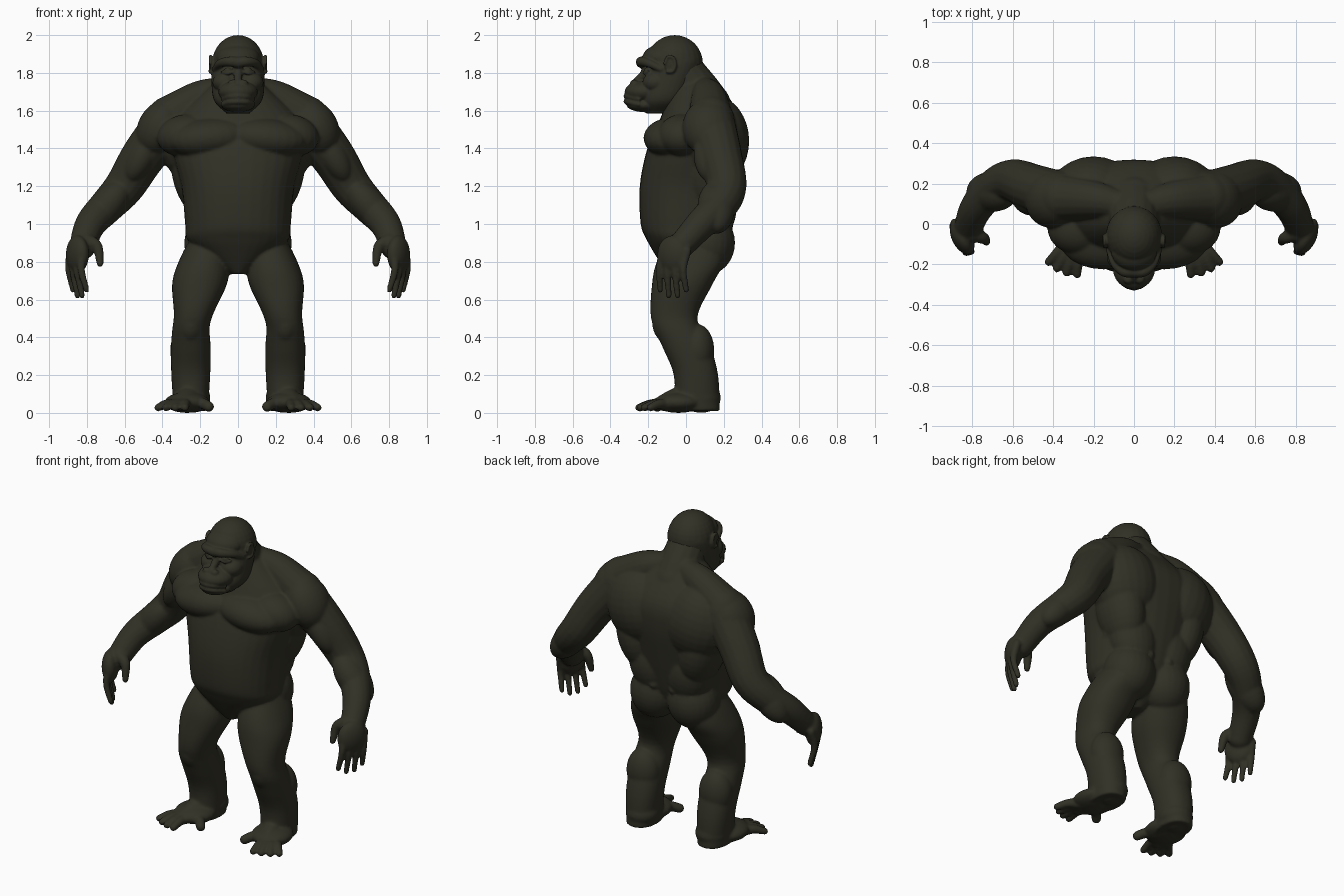
import bpy
import bmesh
from math import sin, cos, pi, copysign
from mathutils import Vector, Matrix

cube = bpy.data.objects.get("Cube")
if cube:
    bpy.data.objects.remove(cube, do_unlink=True)

fur = bpy.data.materials.new("dark olive fur")
fur.use_nodes = True
fur.diffuse_color = (.031, .03, .019, 1)
shader = next(node for node in fur.node_tree.nodes if node.type == 'BSDF_PRINCIPLED')
shader.inputs["Base Color"].default_value = fur.diffuse_color
shader.inputs["Roughness"].default_value = .8


def spline(rows, steps=5):
    """Smooth curve through rows of numbers."""
    points = [Vector(row) for row in rows]
    before = points[0] * 2 - points[1]
    after = points[-1] * 2 - points[-2]
    points = [before, *points, after]
    curve = []
    for a, b, c, d in zip(points, points[1:], points[2:], points[3:]):
        leave, arrive = (c - a) / 2, (d - b) / 2
        for step in range(steps):
            t = step / steps
            ease = t * t * (3 - 2 * t)
            curve.append(b.lerp(c, ease) + leave * t * (1 - t) ** 2 - arrive * t * t * (1 - t))
    return curve + [points[-2]]


def bridge(target, rings):
    """Skin a row of rings and close both ends."""
    loops = [[target.verts.new(point) for point in ring] for ring in rings]
    for low, high in zip(loops, loops[1:]):
        for i in range(len(low)):
            target.faces.new((low[i - 1], low[i], high[i], high[i - 1]))
    target.faces.new(reversed(loops[0]))
    target.faces.new(loops[-1])


def circle(sides):
    return [(cos(2 * pi * i / sides), sin(2 * pi * i / sides)) for i in range(sides)]


def loft(target, rows, centre=lambda height: 0):
    """Stack of rounded sections: height, half width, front, back."""
    def square_off(value):
        return copysign(abs(value) ** .9, value)
    rings = []
    for height, half_width, front, back in spline(rows):
        middle, half_depth = (front + back) / 2, (back - front) / 2
        rings.append([(centre(height) + half_width * square_off(across),
                       middle + half_depth * square_off(along), height)
                      for across, along in circle(32)])
    bridge(target, rings)


def blob(target, at, size, turn=0, axis='Y'):
    """Ellipsoid muscle mass."""
    place = Matrix.Translation(at) @ Matrix.Rotation(turn, 4, axis) @ Matrix.Diagonal((*size, 1))
    bmesh.ops.create_uvsphere(target, u_segments=24, v_segments=16, radius=1, matrix=place)


def limb(target, path, start, end):
    """Tapering tube along a path, with rounded ends."""
    curve = spline(path)
    last = len(curve) - 1
    span = curve[last] - curve[0]
    reference = Vector((0, 0, 0))
    reference[min(range(3), key=lambda axis: abs(span[axis]))] = 1
    rings = []
    for i, point in enumerate(curve):
        tangent = (curve[min(i + 1, last)] - curve[max(i - 1, 0)]).normalized()
        side = reference.cross(tangent).normalized()
        other = tangent.cross(side)
        radius = start + (end - start) * i / last
        rings.append([point + radius * (side * u + other * v) for u, v in circle(16)])
    bridge(target, rings)
    blob(target, at=curve[0], size=[start] * 3)
    blob(target, at=curve[last], size=[end] * 3)


def mirror(target):
    """Copy everything built so far to the right side."""
    source = target.verts[:] + target.edges[:] + target.faces[:]
    copied = bmesh.ops.duplicate(target, geom=source)["geom"]
    for item in copied:
        if isinstance(item, bmesh.types.BMVert):
            item.co.x *= -1
    faces = [item for item in copied if isinstance(item, bmesh.types.BMFace)]
    bmesh.ops.reverse_faces(target, faces=faces)


def finish(target, name, voxel):
    """Fuse the overlapping masses into one smooth skin."""
    mesh = bpy.data.meshes.new(name)
    target.to_mesh(mesh)
    target.free()
    mesh.materials.append(fur)
    part = bpy.data.objects.new(name, mesh)
    bpy.context.collection.objects.link(part)
    fuse = part.modifiers.new("fuse", 'REMESH')
    fuse.mode = 'VOXEL'
    fuse.voxel_size = voxel
    fuse.use_smooth_shade = True
    soften = part.modifiers.new("soften", 'SMOOTH')
    soften.factor = .5
    soften.iterations = 8


# Body: paired parts are built on the left, then mirrored
body = bmesh.new()

# Arm, deltoid, forearm and trapezius
limb(body, path=[(.36, .13, 1.54), (.5, .18, 1.36), (.6, .215, 1.2), (.69, .18, 1.1),
                 (.78, .08, 1), (.825, -.03, .88)], start=.13, end=.07)
blob(body, at=(.41, .12, 1.51), size=(.12, .14, .16), turn=-.5)
blob(body, at=(.5, .14, 1.37), size=(.08, .1, .17), turn=-.5)
blob(body, at=(.7, .16, 1.09), size=(.09, .1, .17), turn=-.7)
limb(body, path=[(.08, .1, 1.71), (.2, .12, 1.665), (.36, .13, 1.56)], start=.07, end=.12)

# Palm, fingers and thumb
blob(body, at=(.85, -.07, .84), size=(.05, .09, .1), turn=-.5, axis='Z')
first_knuckle, last_knuckle = Vector((.83, -.14, .76)), Vector((.895, -.015, .76))
spread = (last_knuckle - first_knuckle) / 3
for finger in range(4):
    knuckle = first_knuckle + spread * finger
    length = .14 if finger in (1, 2) else .11
    tip = knuckle + spread * (finger - 1.5) * .1 + Vector((-.025, .01, -length))
    wrist = knuckle + Vector((-.01, .02, .1))
    limb(body, path=[wrist, knuckle, tip], start=.024, end=.016)
limb(body, path=[(.8, -.05, .91), (.745, -.07, .88), (.73, -.09, .79)], start=.04, end=.019)

# Leg, leaning inward above the knee
loft(body, rows=[(.95, .09, -.08, .2), (.8, .135, -.155, .2), (.68, .145, -.18, .14),
                 (.5, .1, -.185, .06), (.35, .105, -.125, .13), (.2, .103, -.065, .17),
                 (.01, .09, -.06, .18)],
     centre=lambda height: .25 - .2 * max(0, height - .45))
blob(body, at=(.25, -.08, .48), size=(.08, .1, .12))
blob(body, at=(.255, .06, .33), size=(.105, .09, .14))
blob(body, at=(.245, .08, .08), size=(.1, .105, .08))

# Foot with fanned toes, big toe set inward
ankle = Vector((.27, -.03, .05))
blob(body, at=(.27, -.04, .055), size=(.12, .13, .055))
limb(body, path=[(.25, 0, .09), (.28, -.08, .07), (.3, -.15, .045)], start=.065, end=.035)
toes = [(.05 + .24 * toe, .22, .021) for toe in range(4)] + [(-.75, .17, .028)]
for angle, length, radius in toes:
    reach = Vector((sin(angle), -cos(angle), -.1)) * length
    arch = ankle + reach * .7 + Vector((0, 0, .012))
    limb(body, path=[ankle + reach * .4, arch, ankle + reach], start=.032, end=radius)

# Chest, shoulder blades, flanks, lower back and buttocks
blob(body, at=(.15, -.08, 1.455), size=(.22, .145, .105), turn=.1)
blob(body, at=(.28, -.02, 1.47), size=(.15, .13, .11), turn=.2)
blob(body, at=(.2, .15, 1.44), size=(.22, .185, .24), turn=.2)
blob(body, at=(.22, .14, 1.27), size=(.13, .16, .24), turn=.2)
blob(body, at=(.13, .14, 1.1), size=(.15, .13, .2), turn=.2)
limb(body, path=[(.25, .08, 1.12), (.2, .19, 1.07), (.07, .22, .99)], start=.04, end=.03)
blob(body, at=(.13, .11, .9), size=(.155, .15, .17), turn=-.1)
mirror(body)

# Torso and neck
loft(body, rows=[(.735, .04, -.1, .06), (.84, .19, -.165, .18), (.92, .27, -.21, .21),
                 (1, .28, -.24, .235), (1.2, .3, -.245, .28), (1.4, .35, -.205, .315),
                 (1.55, .33, -.14, .305), (1.7, .18, -.08, .2), (1.78, .08, -.04, .12)])
limb(body, path=[(0, .1, 1.62), (0, .06, 1.69), (0, -.02, 1.8)], start=.14, end=.12)
finish(body, "body", voxel=.008)

# Head: paired features first
head = bmesh.new()

# Ear bowl and curled rim
ear = Vector((.138, -.085, 1.845))
blob(head, at=ear, size=(.012, .03, .04))
rim = [ear + Vector((.008, .028 * cos(turn), .043 * sin(turn))) for turn in (3, 2, 1, 0, -1, -2)]
limb(head, path=rim, start=.009, end=.01)

# Brow, eye, lower lid, cheek, nostril wing and lips
limb(head, path=[(0, -.235, 1.855), (.05, -.235, 1.86), (.095, -.195, 1.85), (.12, -.13, 1.82)],
     start=.03, end=.018)
blob(head, at=(.054, -.207, 1.815), size=(.02, .017, .014))
limb(head, path=[(.03, -.22, 1.806), (.055, -.22, 1.797), (.085, -.2, 1.806)],
     start=.008, end=.008)
blob(head, at=(.07, -.16, 1.75), size=(.065, .07, .055))
blob(head, at=(.028, -.275, 1.745), size=(.025, .022, .02))
for lip in (1.677, 1.648):
    limb(head, path=[(0, -.316, lip), (.045, -.3, lip - .003), (.08, -.25, lip - .015)],
         start=.015, end=.012)
mirror(head)

# Skull, forehead, jaw, muzzle, chin and nose bridge
blob(head, at=(0, -.06, 1.85), size=(.137, .15, .15))
blob(head, at=(0, -.13, 1.88), size=(.115, .1, .07))
loft(head, rows=[(1.585, .06, -.21, -.08), (1.65, .125, -.24, 0), (1.74, .14, -.22, .04),
                 (1.85, .137, -.2, .08), (1.9, .12, -.18, .07)])
blob(head, at=(0, -.22, 1.7), size=(.105, .105, .06))
blob(head, at=(0, -.215, 1.63), size=(.09, .1, .038))
limb(head, path=[(0, -.2, 1.835), (0, -.225, 1.79), (0, -.275, 1.745)], start=.028, end=.018)
finish(head, "head", voxel=.005)
